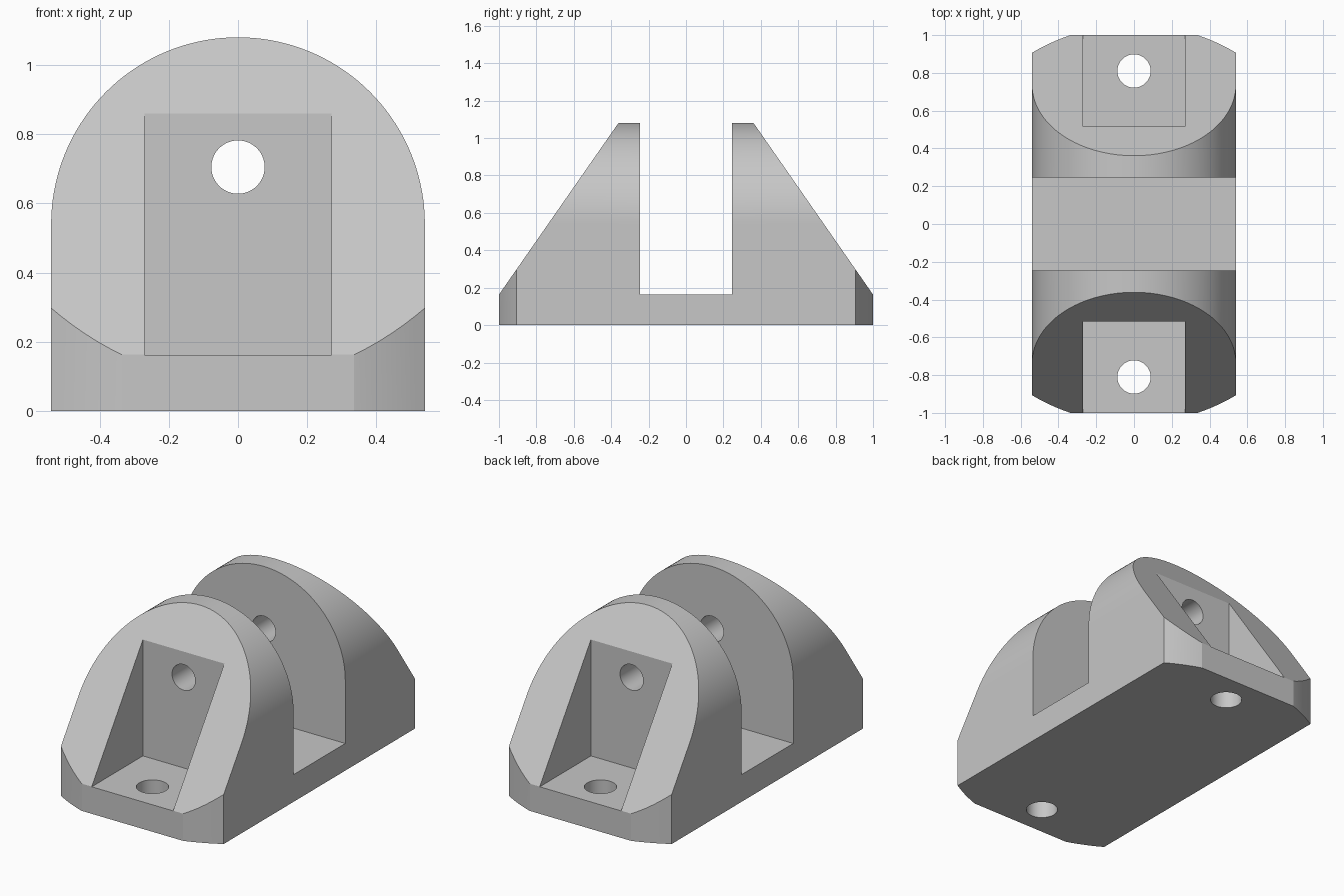
import bpy
import bmesh
from math import cos, sin, pi, radians

default = bpy.data.objects.get("Cube")
if default:
    bpy.data.objects.remove(default, do_unlink=True)

WIDTH = 0.54      # half width and arch radius
FLOOR = 0.163     # height of the base plate
SLOT = 0.245      # half width of the central slot
POCKET = 0.515    # distance of the pocket's inner wall from the centre

grey = bpy.data.materials.new("plain grey")
grey.use_nodes = True
grey.diffuse_color = (0.57, 0.57, 0.57, 1)
grey.node_tree.nodes["Principled BSDF"].inputs["Base Color"].default_value = grey.diffuse_color


def prism(name, points, direction):
    """Extrude a closed 3D outline along a direction."""
    bm = bmesh.new()
    face = bm.faces.new([bm.verts.new(p) for p in points])
    result = bmesh.ops.extrude_face_region(bm, geom=[face])
    moved = [v for v in result["geom"] if isinstance(v, bmesh.types.BMVert)]
    bmesh.ops.translate(bm, verts=moved, vec=direction)
    bmesh.ops.recalc_face_normals(bm, faces=bm.faces)
    mesh = bpy.data.meshes.new(name)
    bm.to_mesh(mesh)
    bm.free()
    mesh.materials.append(grey)
    obj = bpy.data.objects.new(name, mesh)
    bpy.context.collection.objects.link(obj)
    return obj


def circle(radius, count):
    steps = [2 * pi * (i + 0.5) / count for i in range(count)]
    return [(radius * cos(a), radius * sin(a)) for a in steps]


def carve(target, cutter, operation="DIFFERENCE"):
    """Apply a boolean and discard its cutter."""
    mod = target.modifiers.new("carve", "BOOLEAN")
    mod.operation = operation
    mod.solver = "EXACT"
    mod.object = cutter
    bpy.context.view_layer.objects.active = target
    bpy.ops.object.modifier_apply(modifier=mod.name)
    bpy.data.objects.remove(cutter, do_unlink=True)


# Side profile: sloped supports on a base, with the slot between them
half = [(1, 0), (1, FLOOR), (0.36, 1.082), (0.36, 1.2), (SLOT, 1.2), (SLOT, FLOOR)]
side = half + [(-y, z) for y, z in reversed(half)]
bracket = prism("clevis_bracket", [(-0.7, y, z) for y, z in side], (1.4, 0, 0))

# Rounded arch seen from the front
arch = [(WIDTH * cos(pi * i / 72), WIDTH + WIDTH * sin(pi * i / 72)) for i in range(73)]
arch += [(-WIDTH, -0.2), (WIDTH, -0.2)]
carve(bracket, prism("arch_cutter", [(x, -1.3, z) for x, z in arch], (0, 2.6, 0)), "INTERSECT")

# Rounded end corners in plan
plan = circle(1.055, 180)
carve(bracket, prism("corner_cutter", [(x, y, -0.3) for x, y in plan], (0, 0, 2)), "INTERSECT")

# Pocket and bolt hole at each end
for s in (-1, 1):
    corners = [(-0.27, POCKET), (0.27, POCKET), (0.27, 1.3), (-0.27, 1.3)]
    carve(bracket, prism("pocket_cutter", [(x, s * y, FLOOR - 0.001) for x, y in corners], (0, 0, 1.5)))
    hole = [(x, s * 0.81 + y, -0.3) for x, y in circle(0.088, 64)]
    carve(bracket, prism("bolt_hole_cutter", hole, (0, 0, 1)))

# Pin hole through both supports
pin = [(x, -1.3, 0.705 + z) for x, z in circle(0.077, 64)]
carve(bracket, prism("pin_hole_cutter", pin, (0, 2.6, 0)))

bpy.ops.object.select_all(action="DESELECT")
bracket.select_set(True)
bpy.context.view_layer.objects.active = bracket
bpy.ops.object.shade_smooth_by_angle(angle=radians(12))
